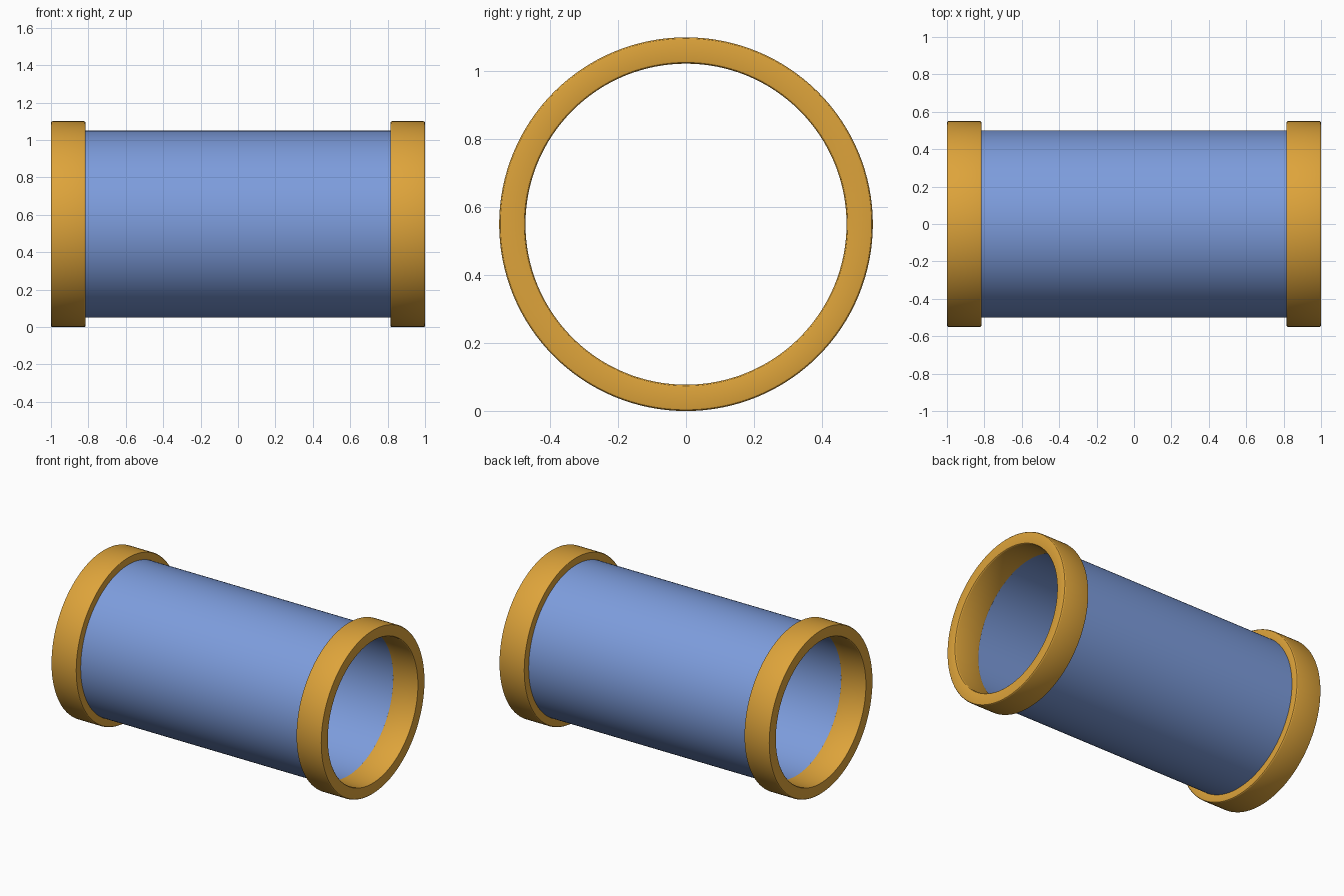
import bpy, bmesh, math

if "Cube" in bpy.data.objects:
    bpy.data.objects.remove(bpy.data.objects["Cube"])

SEG = 128
CENTRE_Z = 0.55


def material(name, rgb):
    m = bpy.data.materials.new(name)
    m.diffuse_color = (*rgb, 1.0)
    m.use_nodes = True
    m.node_tree.nodes["Principled BSDF"].inputs["Base Color"].default_value = m.diffuse_color
    return m


def lathe_x(name, profile, mat):
    """Revolve a closed (x, radius) profile around the pipe axis."""
    bm = bmesh.new()
    rings = []
    for i in range(SEG):
        a = 2 * math.pi * i / SEG
        rings.append([bm.verts.new((x, r * math.cos(a), r * math.sin(a))) for x, r in profile])
    n = len(profile)
    for i in range(SEG):
        p, q = rings[i], rings[(i + 1) % SEG]
        for j in range(n):
            k = (j + 1) % n
            bm.faces.new((p[j], p[k], q[k], q[j]))
    bmesh.ops.recalc_face_normals(bm, faces=bm.faces)
    me = bpy.data.meshes.new(name)
    bm.to_mesh(me)
    bm.free()
    me.materials.append(mat)
    ob = bpy.data.objects.new(name, me)
    ob.location.z = CENTRE_Z
    bpy.context.collection.objects.link(ob)
    bpy.ops.object.select_all(action='DESELECT')
    ob.select_set(True)
    bpy.context.view_layer.objects.active = ob
    bpy.ops.object.shade_smooth_by_angle(angle=math.radians(30))
    return ob


def collar_profile(x0, x1, r0, r1, b):
    """Rectangle with rounded corners."""
    pts = []
    corners = [(x1 - b, r1 - b, 0), (x0 + b, r1 - b, 90), (x0 + b, r0 + b, 180), (x1 - b, r0 + b, 270)]
    for cx, cr, start in corners:
        for s in range(4):
            a = math.radians(start + 30 * s)
            pts.append((cx + b * math.cos(a), cr + b * math.sin(a)))
    return pts


blue = material("pipe_blue", (0.205, 0.335, 0.72))
gold = material("collar_gold", (0.73, 0.37, 0.043))

# Hollow pipe wall, ends buried inside the collars
lathe_x("pipe", [(-0.9, 0.475), (0.9, 0.475), (0.9, 0.5), (-0.9, 0.5)], blue)

# Rounded collars at both ends
lathe_x("left_collar", collar_profile(-1.0, -0.815, 0.4725, 0.55, 0.008), gold)
lathe_x("right_collar", collar_profile(0.815, 1.0, 0.4725, 0.55, 0.008), gold)
